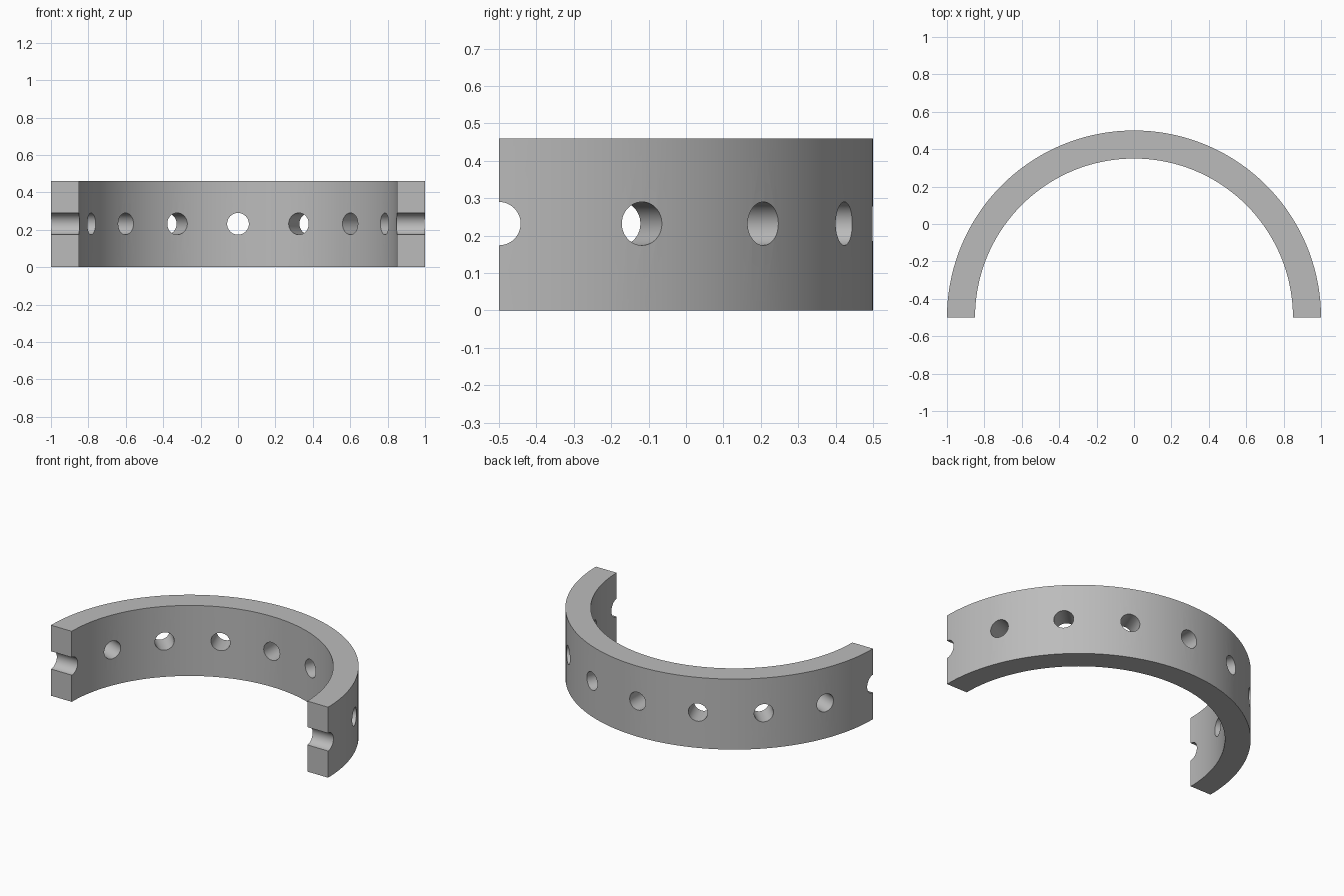
import bpy, bmesh
from math import pi, sin, cos, radians
from mathutils import Matrix, Vector

cube = bpy.data.objects.get("Cube")
if cube:
    bpy.data.objects.remove(cube, do_unlink=True)

OUTER, INNER, HEIGHT = 1.0, 0.85, 0.46
HOLE_RADIUS, STEPS, SEGMENTS = 0.058, 8, 72
CENTRE = Vector((0, -0.5, 0))

grey = bpy.data.materials.new("plain grey")
grey.use_nodes = True
colour = (0.5, 0.5, 0.5, 1)
grey.diffuse_color = colour
grey.node_tree.nodes["Principled BSDF"].inputs["Base Color"].default_value = colour


def make_object(name, bm):
    bmesh.ops.recalc_face_normals(bm, faces=bm.faces)
    mesh = bpy.data.meshes.new(name)
    bm.to_mesh(mesh)
    bm.free()
    mesh.materials.append(grey)
    obj = bpy.data.objects.new(name, mesh)
    bpy.context.collection.objects.link(obj)
    return obj


# Half ring: a rectangular section swept through half a turn
bm = bmesh.new()
section = [bm.verts.new(CENTRE + Vector((r, 0, z)))
           for r, z in ((INNER, 0), (OUTER, 0), (OUTER, HEIGHT), (INNER, HEIGHT))]
start = bm.faces.new(section)
bmesh.ops.spin(bm, geom=[start], cent=CENTRE, axis=(0, 0, 1), angle=pi,
               steps=SEGMENTS, use_duplicate=False)
bmesh.ops.remove_doubles(bm, verts=bm.verts, dist=0.0001)
# Close the first end if the sweep consumed its face
open_edges = [e for e in bm.edges if e.is_boundary]
if open_edges:
    bmesh.ops.holes_fill(bm, edges=open_edges)
half_ring = make_object("half_ring", bm)

# Radial drills, evenly spaced, with a half hole at each end
bm = bmesh.new()
for i in range(STEPS + 1):
    a = pi * i / STEPS
    middle = CENTRE + Vector((0.92 * cos(a), 0.92 * sin(a), HEIGHT / 2 + 0.002))
    turn = Matrix.Rotation(a, 4, "Z") @ Matrix.Rotation(pi / 2, 4, "Y")
    bmesh.ops.create_cone(bm, cap_ends=True, segments=48, radius1=HOLE_RADIUS,
                          radius2=HOLE_RADIUS, depth=0.34,
                          matrix=Matrix.Translation(middle) @ turn)
drills = make_object("hole_cutters", bm)
drills.hide_render = True

cut = half_ring.modifiers.new("radial holes", "BOOLEAN")
cut.operation = "DIFFERENCE"
cut.solver = "EXACT"
cut.object = drills

# Apply the holes, discard the drills and smooth the curved walls
bpy.ops.object.select_all(action="DESELECT")
half_ring.select_set(True)
bpy.context.view_layer.objects.active = half_ring
bpy.ops.object.modifier_apply(modifier=cut.name)
bpy.data.objects.remove(drills, do_unlink=True)
bpy.ops.object.shade_smooth_by_angle(angle=radians(30))
